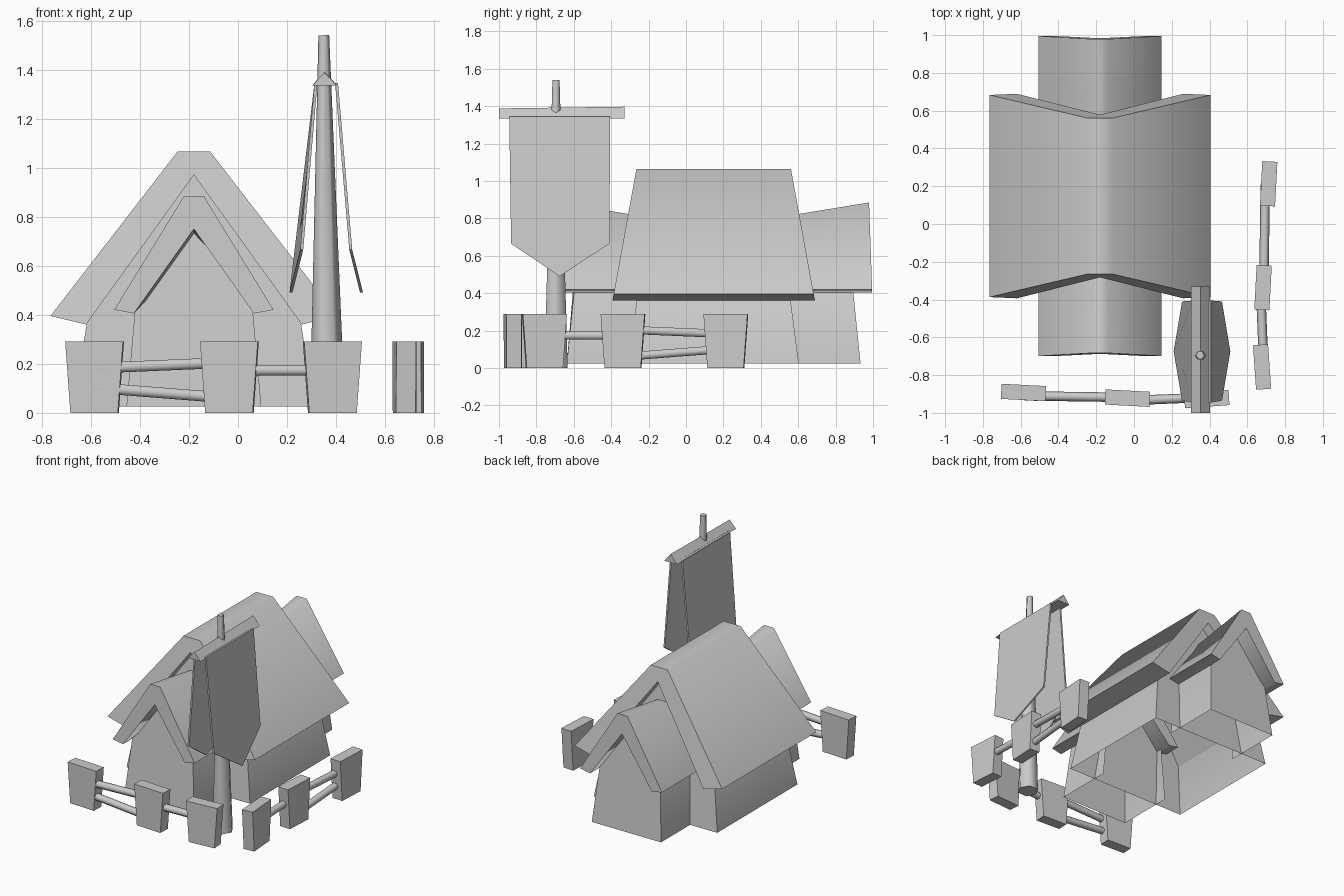
import bpy, bmesh, math
from mathutils import Vector, Matrix

if "Cube" in bpy.data.objects:
    bpy.data.objects.remove(bpy.data.objects["Cube"])

CX, CY = -0.18, 0.148          # centre of the house


def loft(name, sections, M=Matrix(), open_profile=False, caps=(True, True), smooth=0.5):
    """Skin a list of equal-length point loops; optionally leave profile open / uncapped."""
    bm = bmesh.new()
    rows = [[bm.verts.new(M @ Vector(p)) for p in s] for s in sections]
    n = len(rows[0])
    for a, b in zip(rows, rows[1:]):
        for i in range(n - 1 if open_profile else n):
            j = (i + 1) % n
            bm.faces.new((a[i], a[j], b[j], b[i]))
    if caps[0]:
        bm.faces.new(rows[0][::-1])
    if caps[1]:
        bm.faces.new(rows[-1])
    bmesh.ops.recalc_face_normals(bm, faces=bm.faces)
    me = bpy.data.meshes.new(name)
    bm.to_mesh(me)
    bm.free()
    ob = bpy.data.objects.new(name, me)
    bpy.context.collection.objects.link(ob)
    bpy.ops.object.select_all(action='DESELECT')
    ob.select_set(True)
    bpy.context.view_layer.objects.active = ob
    bpy.ops.object.shade_smooth_by_angle(angle=smooth)
    return ob


def tube(name, p0, p1, r0, r1, n=6, M=Matrix(), smooth=1.1):
    p0, p1 = Vector(p0), Vector(p1)
    d = (p1 - p0).normalized()
    u = Vector((1, 0, 0)) if abs(d.x) < 0.7 else Vector((0, 1, 0))
    u = (u - d * u.dot(d)).normalized()
    v = d.cross(u)
    ang = [2 * math.pi * i / n for i in range(n)]
    ring = lambda p, r: [p + u * r * math.cos(a) + v * r * math.sin(a) for a in ang]
    return loft(name, [ring(p0, r0), ring(p1, r1)], M, smooth=smooth)


house = Matrix.Translation((CX, CY, 0))

# main roof: chevron slab, eaves longer than the ridge
prof = [(-.585, .395), (-.067, 1.065), (.067, 1.065), (.585, .395),
        (.44, .36), (0, .97), (-.44, .36)]
end = lambda z: .535 - (z - .395) * .122 / .67
loft("main_roof", [[(x, s * end(z), z) for x, z in prof] for s in (-1, 1)], house, smooth=1.1)

# main walls: open-bottomed gabled shell
wall = [(-.49, .455, .025), (-.43, .405, .41), (0, .36, .99), (.43, .405, .41), (.49, .455, .025)]
loft("main_walls", [[(x, s * y, z) for x, y, z in wall] for s in (-1, 1)],
     house, open_profile=True, smooth=.8)

# gabled annexes at the front and back
small = [(-.325, .42), (-.04, .885), (.04, .885), (.325, .42),
         (.245, .405), (0, .75), (-.245, .405)]
annex = [(-.275, .785, .025), (-.24, .745, .42), (0, .72, .80), (.24, .745, .42), (.275, .785, .025)]
for side, s in (("front", -1), ("back", 1)):
    outer = [(x, s * (.847 - (z - .42) * .035), z) for x, z in small]
    inner = [(x, s * .28, z - (.09 if z > .6 else 0)) for x, z in small]
    loft(side + "_annex_roof", [inner, outer], house, smooth=1.1)
    near = [(x, s * .36, z - (.07 if z > .6 else 0)) for x, y, z in annex]
    loft(side + "_annex_walls", [near, [(x, s * y, z) for x, y, z in annex]],
         house, open_profile=True, caps=(False, True), smooth=.8)

# banner pole and triangular crossbar
tube("banner_pole", (.365, -.695, 0), (.35, -.695, 1.54), .072, .022)
loft("banner_crossbar", [[(.303, y, 1.335), (.403, y, 1.335), (.353, y, z)]
                         for y, z in ((-1.0, 1.388), (-.33, 1.397))])

# two hanging cloths with pointed lower ends
cloth = [(.036, -.945, 1.345), (.094, -.935, .665), (.138, -.675, .49),
         (.094, -.41, .665), (.036, -.405, 1.345)]
for side, s in (("left", -1), ("right", 1)):
    loft(side + "_banner", [[(.36 + s * (x + t), y, z) for x, y, z in cloth] for t in (0, .012)])

# fence, built once along the front and repeated along the right side
posts = [(-.585, -.892, -3), (-.035, -.922, -3), (.385, -.927, 4)]
rails = [((-.58, -.91, .182), (-.04, -.918, .205)),
         ((-.58, -.91, .102), (-.04, -.918, .060)),
         ((-.03, -.935, .173), (.38, -.918, .173))]
turn = Matrix.Translation((1.605, -.372, 0)) @ Matrix.Rotation(-math.pi / 2, 4, 'Z')
for row, M in (("front", Matrix()), ("side", turn)):
    for i, (x, y, a) in enumerate(posts):
        P = M @ Matrix.Translation((x, y, 0)) @ Matrix.Rotation(math.radians(a), 4, 'Z')
        loft(f"{row}_fence_post_{i + 1}",
             [[(-w, -.04, z), (w, -.04, z), (w, .04, z), (-w, .04, z)]
              for w, z in ((.097, .005), (.118, .29))], P)
    for i, (a, b) in enumerate(rails):
        tube(f"{row}_fence_rail_{i + 1}", a, b, .025, .025, 6, M)

# drop the posts' tiny clearance so the fence meets the ground
for ob in bpy.data.objects:
    if "fence_post" in ob.name:
        for v in ob.data.vertices:
            if v.co.z < .01:
                v.co.z = 0
